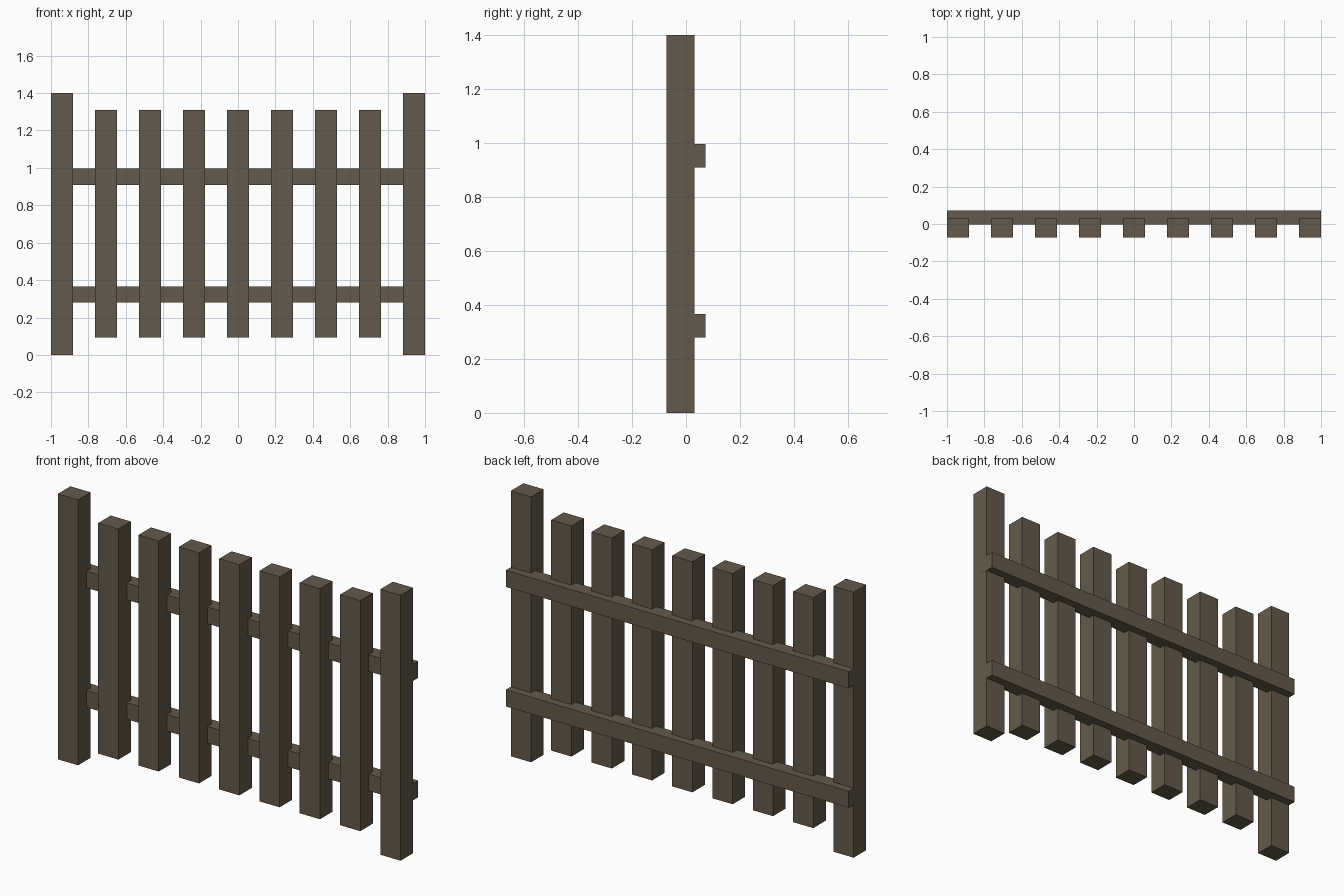
import bpy

if "Cube" in bpy.data.objects:
    bpy.data.objects.remove(bpy.data.objects["Cube"])

wood = bpy.data.materials.new("brown_wood")
wood.diffuse_color = (0.127, 0.102, 0.069, 1)
wood.use_nodes = True
wood.node_tree.nodes["Principled BSDF"].inputs["Base Color"].default_value = wood.diffuse_color


def box(name, x, y, z):
    """Box spanning the given (min, max) range on each axis."""
    spans = (x, y, z)
    bpy.ops.mesh.primitive_cube_add(size=1, location=[(a + b) / 2 for a, b in spans])
    ob = bpy.context.object
    ob.name = name
    ob.scale = [b - a for a, b in spans]
    bpy.ops.object.transform_apply(location=False, rotation=False, scale=True)
    ob.data.materials.append(wood)
    return ob


HALF_WIDTH = 0.059
SPACING = 0.2352
FRONT, BACK = -0.073, 0.031

# Tall end posts with seven shorter pickets between them
for i in range(-4, 5):
    end = abs(i) == 4
    cx = i * SPACING
    box("end_post" if end else "picket",
        (cx - HALF_WIDTH, cx + HALF_WIDTH), (FRONT, BACK),
        (0, 1.4) if end else (0.093, 1.309))

# Horizontal rails let into the back of the posts
for name, z in (("lower_rail", (0.279, 0.367)), ("upper_rail", (0.909, 0.997))):
    box(name, (-1, 1), (-0.003, 0.073), z)
